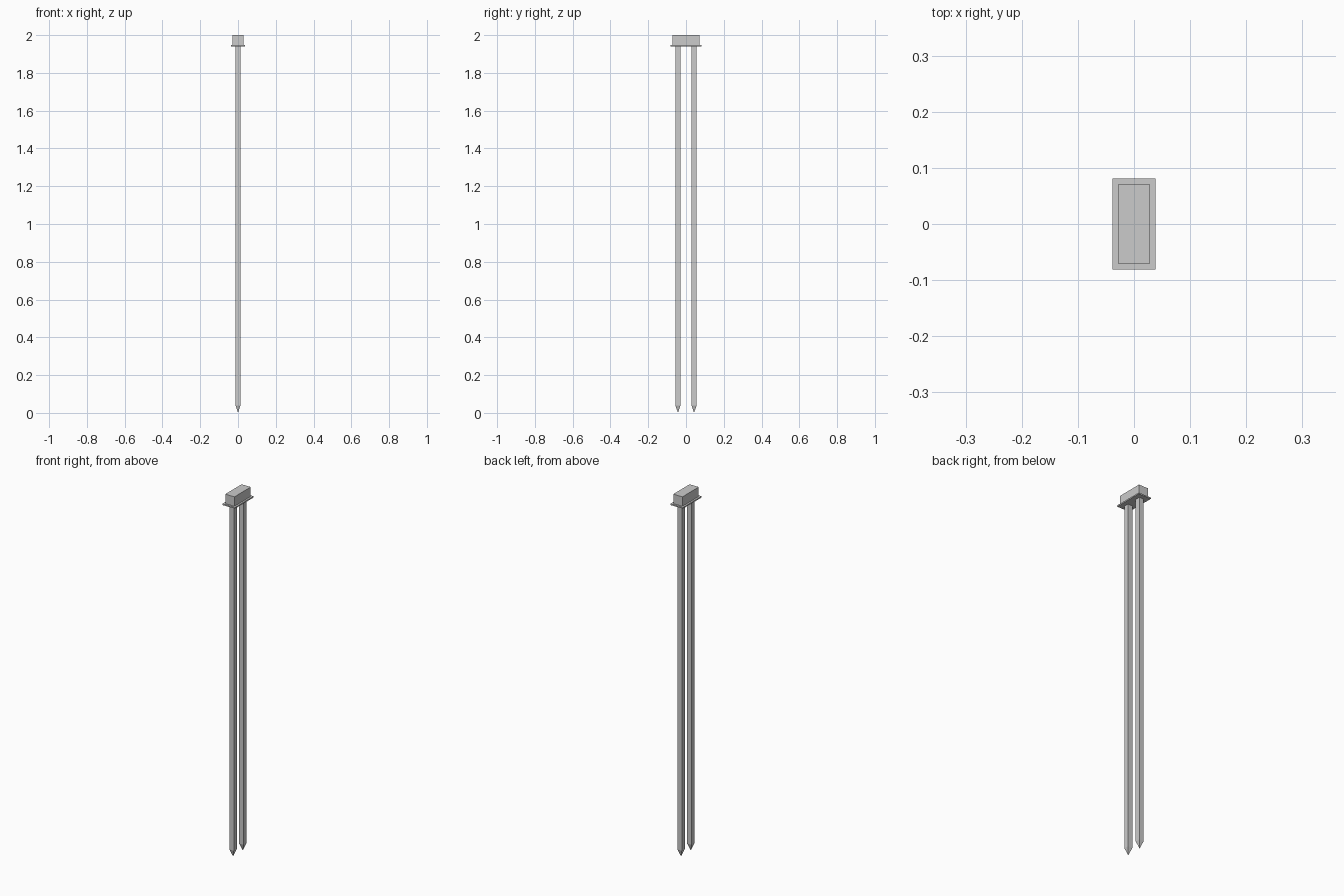
import bpy, bmesh

if "Cube" in bpy.data.objects:
    bpy.data.objects.remove(bpy.data.objects["Cube"])

def make_object(name, bm):
    bmesh.ops.recalc_face_normals(bm, faces=bm.faces)
    mesh = bpy.data.meshes.new(name)
    bm.to_mesh(mesh)
    bm.free()
    obj = bpy.data.objects.new(name, mesh)
    bpy.context.collection.objects.link(obj)
    return obj

def box(name, hx, hy, z0, z1):
    bm = bmesh.new()
    bmesh.ops.create_cube(bm, size=1)
    for v in bm.verts:
        v.co.x *= 2 * hx
        v.co.y *= 2 * hy
        v.co.z = z1 if v.co.z > 0 else z0
    return make_object(name, bm)

def stake(name, y, r, tip, top):
    # square bar with a four-sided point at the bottom
    bm = bmesh.new()
    corners = [(-r, -r), (r, -r), (r, r), (-r, r)]
    low = [bm.verts.new((cx, y + cy, tip)) for cx, cy in corners]
    high = [bm.verts.new((cx, y + cy, top)) for cx, cy in corners]
    point = bm.verts.new((0, y, 0))
    bm.faces.new(high)
    for i in range(4):
        j = (i + 1) % 4
        bm.faces.new((low[i], low[j], high[j], high[i]))
        bm.faces.new((point, low[j], low[i]))
    return make_object(name, bm)

# head block and thin flange beneath it
box("head_block", 0.028, 0.071, 1.948, 2.0)
box("head_flange", 0.038, 0.081, 1.941, 1.948)

# twin pointed stakes
for side, label in ((-1, "front"), (1, "back")):
    stake(label + "_stake", side * 0.0425, 0.0135, 0.04, 1.941)
